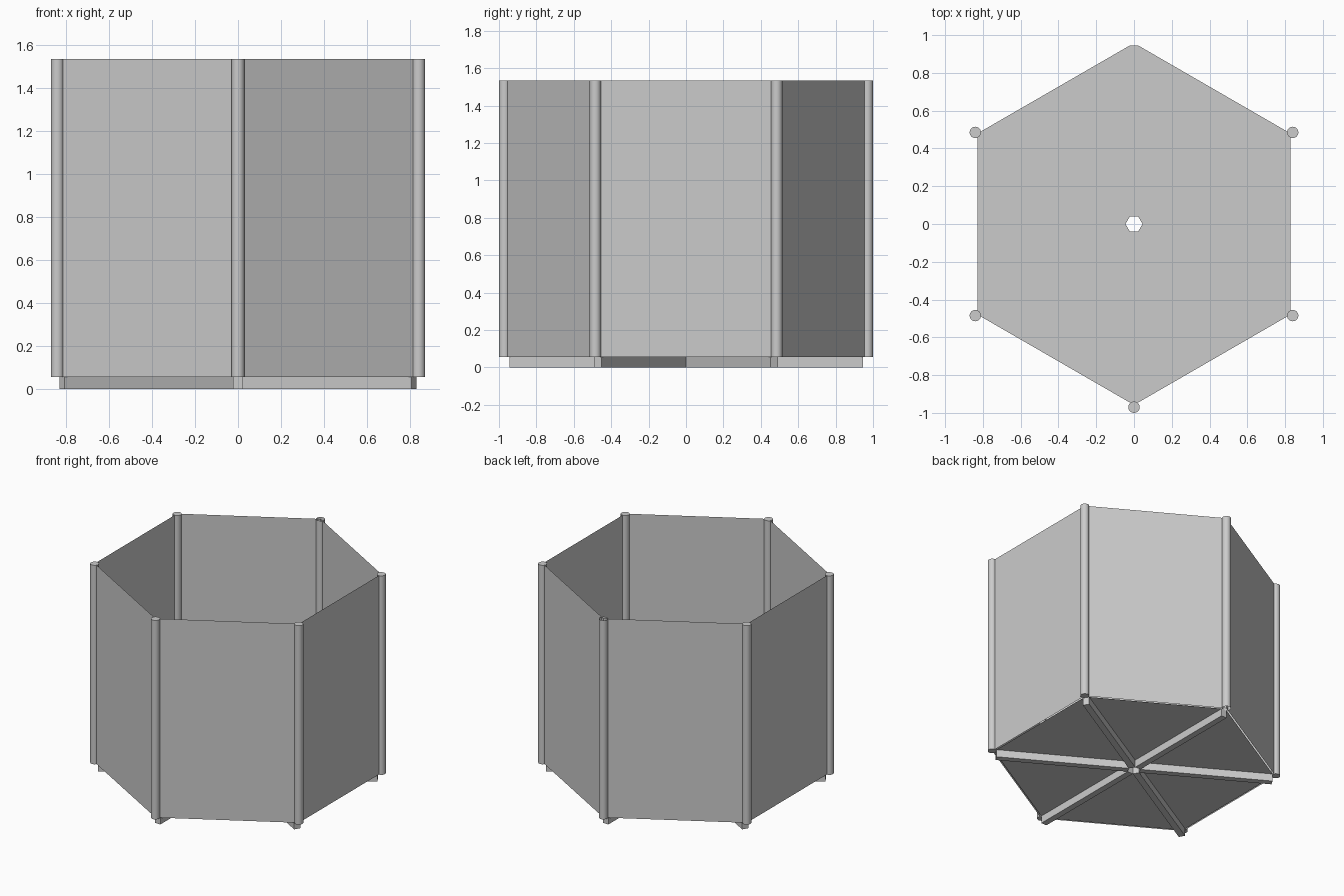
import bpy
from math import radians, sqrt
from mathutils import Matrix, Vector

if "Cube" in bpy.data.objects:
    bpy.data.objects.remove(bpy.data.objects["Cube"])

POST_R, POST_DIST = 0.03, 0.97       # post radius, distance from the centre
BASE, TOP = 0.055, 1.535             # floor height, top of the walls
HALF = 0.0225                        # half width of a floor beam
IN, OUT = HALF * sqrt(3), 0.945      # inner and outer end of a beam


def spin(x, y, z, angle):
    return Matrix.Rotation(radians(angle), 3, 'Z') @ Vector((x, y, z))


def add_mesh(name, verts, faces):
    mesh = bpy.data.meshes.new(name)
    mesh.from_pydata(verts, [], faces)
    obj = bpy.data.objects.new(name, mesh)
    bpy.context.collection.objects.link(obj)
    return obj


def add_post(name, angle):
    # the rear post is an open tube
    cap = 'NOTHING' if angle == 90 else 'NGON'
    x, y, _ = spin(POST_DIST, 0, 0, angle)
    bpy.ops.mesh.primitive_cylinder_add(
        vertices=32, radius=POST_R, depth=TOP - BASE, end_fill_type=cap,
        location=(x, y, (TOP + BASE) / 2))
    bpy.context.object.name = name
    bpy.ops.object.shade_smooth_by_angle()


def add_beam(name, angle):
    ring = [(IN, -HALF), (OUT, -HALF), (OUT, HALF), (IN, HALF)]
    verts = [spin(x, y, z, angle) for z in (0, BASE) for x, y in ring]
    sides = [(i, (i + 1) % 4, (i + 1) % 4 + 4, i + 4) for i in range(4)]
    add_mesh(name, verts, sides + [(3, 2, 1, 0), (4, 5, 6, 7)])


for i in range(6):
    a, b = 30 + 60 * i, 90 + 60 * i
    add_post(f"corner_post_{i + 1}", a)
    add_beam(f"floor_beam_{i + 1}", a)
    # thin floor panel filling the gap between two beams
    add_mesh(f"floor_panel_{i + 1}",
             [spin(IN, HALF, BASE, a), spin(OUT, HALF, BASE, a),
              spin(OUT, -HALF, BASE, b)], [(0, 1, 2)])
    # thin wall sheet between two posts
    add_mesh(f"wall_panel_{i + 1}",
             [spin(POST_DIST, 0, BASE, a), spin(POST_DIST, 0, BASE, b),
              spin(POST_DIST, 0, TOP, b), spin(POST_DIST, 0, TOP, a)],
             [(0, 1, 2, 3)])
